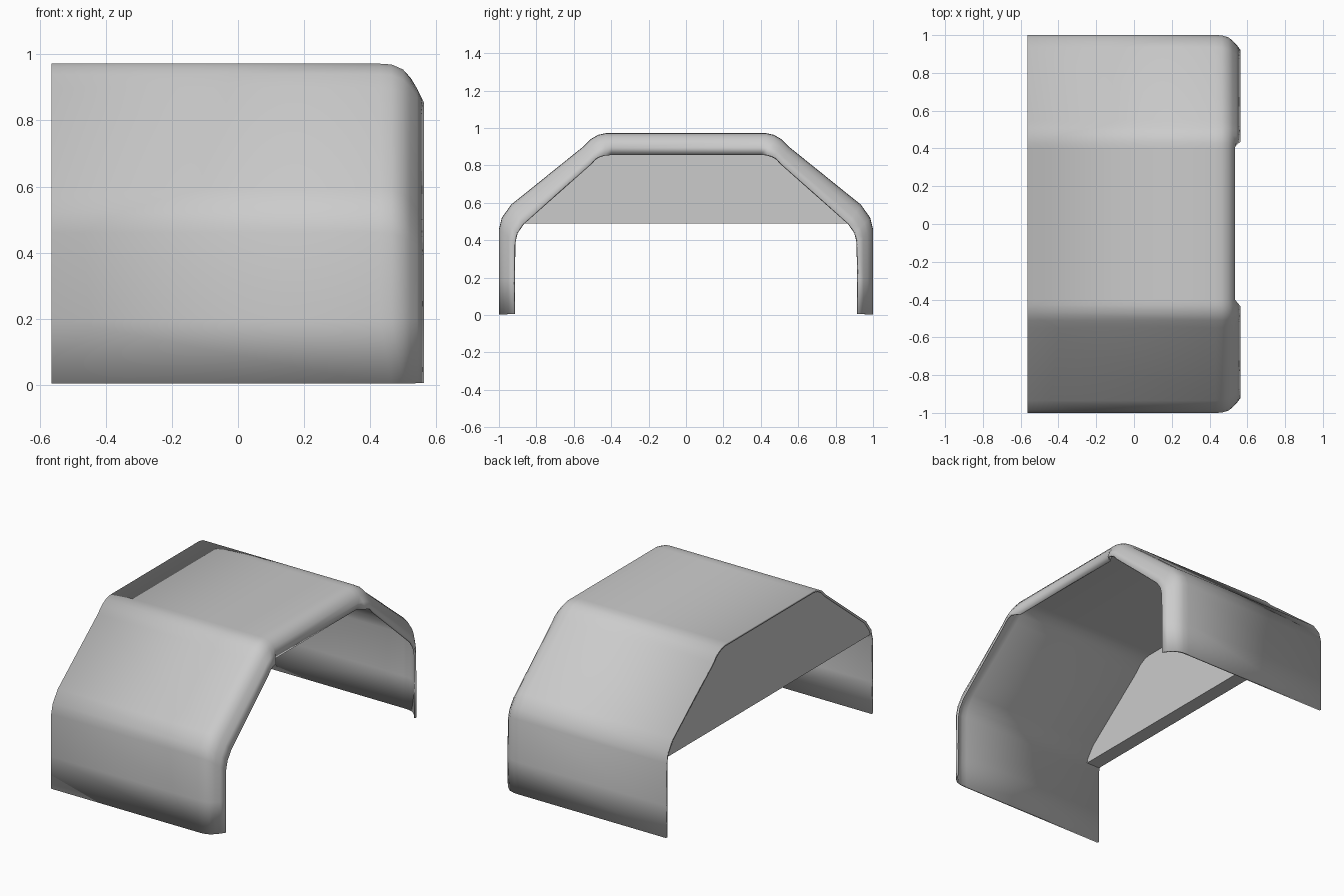
import bpy, bmesh

if "Cube" in bpy.data.objects:
    bpy.data.objects.remove(bpy.data.objects["Cube"])

# Half cross-sections (y, z): main skin, and the inner edge of the rolled lip
OUTER = [(1, 0.003), (1, 0.2), (1, 0.46), (0.985, 0.52), (0.935, 0.59), (0.55, 0.90),
         (0.51, 0.94), (0.47, 0.963), (0.43, 0.972), (0.40, 0.972)]
INNER = [(0.92, 0.005), (0.922, 0.2), (0.918, 0.39), (0.905, 0.44), (0.87, 0.49), (0.51, 0.81),
         (0.487, 0.835), (0.465, 0.848), (0.435, 0.855), (0.40, 0.855)]
# Stations along the length: x on the sides, x on the flat top, blend to inner edge
STATIONS = [(-0.565, -0.565, 0), (0.43, 0.43, 0), (0.465, 0.465, 0.02), (0.50, 0.50, 0.15),
            (0.522, 0.524, 0.38), (0.543, 0.534, 0.65), (0.563, 0.522, 1.0)]


def mirrored(half):
    return half + [(-y, z) for y, z in reversed(half)]


def finish(name, bm, angle):
    bmesh.ops.recalc_face_normals(bm, faces=bm.faces)
    me = bpy.data.meshes.new(name)
    bm.to_mesh(me)
    bm.free()
    ob = bpy.data.objects.new(name, me)
    bpy.context.collection.objects.link(ob)
    bpy.ops.object.select_all(action='DESELECT')
    bpy.context.view_layer.objects.active = ob
    ob.select_set(True)
    bpy.ops.object.shade_smooth_by_angle(angle=angle)
    return ob


# Fender skin with rolled lip, given a thin sheet thickness towards the inside
outer, inner = mirrored(OUTER), mirrored(INNER)
n = len(outer)
bm = bmesh.new()
rows = []
for xs, xt, t in STATIONS:
    row = []
    for i, (o, k) in enumerate(zip(outer, inner)):
        x = xt if abs(o[0]) < 0.41 else xs
        row.append(bm.verts.new((x, o[0] + (k[0] - o[0]) * t, o[1] + (k[1] - o[1]) * t)))
    rows.append(row)
for a, b in zip(rows, rows[1:]):
    for i in range(n - 1):
        bm.faces.new((a[i], b[i], b[i + 1], a[i + 1]))
bmesh.ops.recalc_face_normals(bm, faces=bm.faces)
top = max(bm.faces, key=lambda f: f.calc_center_median().z)
if top.normal.z < 0:
    bmesh.ops.reverse_faces(bm, faces=bm.faces)
me = bpy.data.meshes.new("fender_skin")
bm.to_mesh(me)
bm.free()
skin = bpy.data.objects.new("fender_skin", me)
bpy.context.collection.objects.link(skin)
bpy.context.view_layer.objects.active = skin
skin.select_set(True)
bpy.ops.object.shade_smooth_by_angle(angle=0.9)
sheet = skin.modifiers.new("sheet", 'SOLIDIFY')
sheet.thickness = 0.012
sheet.offset = -1

# Closing panel across the upper part of the -x end
panel = mirrored([(0.99, 0.49), (0.972, 0.525), (0.925, 0.585), (0.545, 0.893),
                  (0.505, 0.931), (0.467, 0.954), (0.43, 0.963)])
bm = bmesh.new()
face = bm.faces.new([bm.verts.new((-0.56, y, z)) for y, z in panel])
ext = bmesh.ops.extrude_face_region(bm, geom=[face])
bmesh.ops.translate(bm, vec=(0.09, 0, 0),
                    verts=[v for v in ext['geom'] if isinstance(v, bmesh.types.BMVert)])
finish("end_panel", bm, 0.6)
